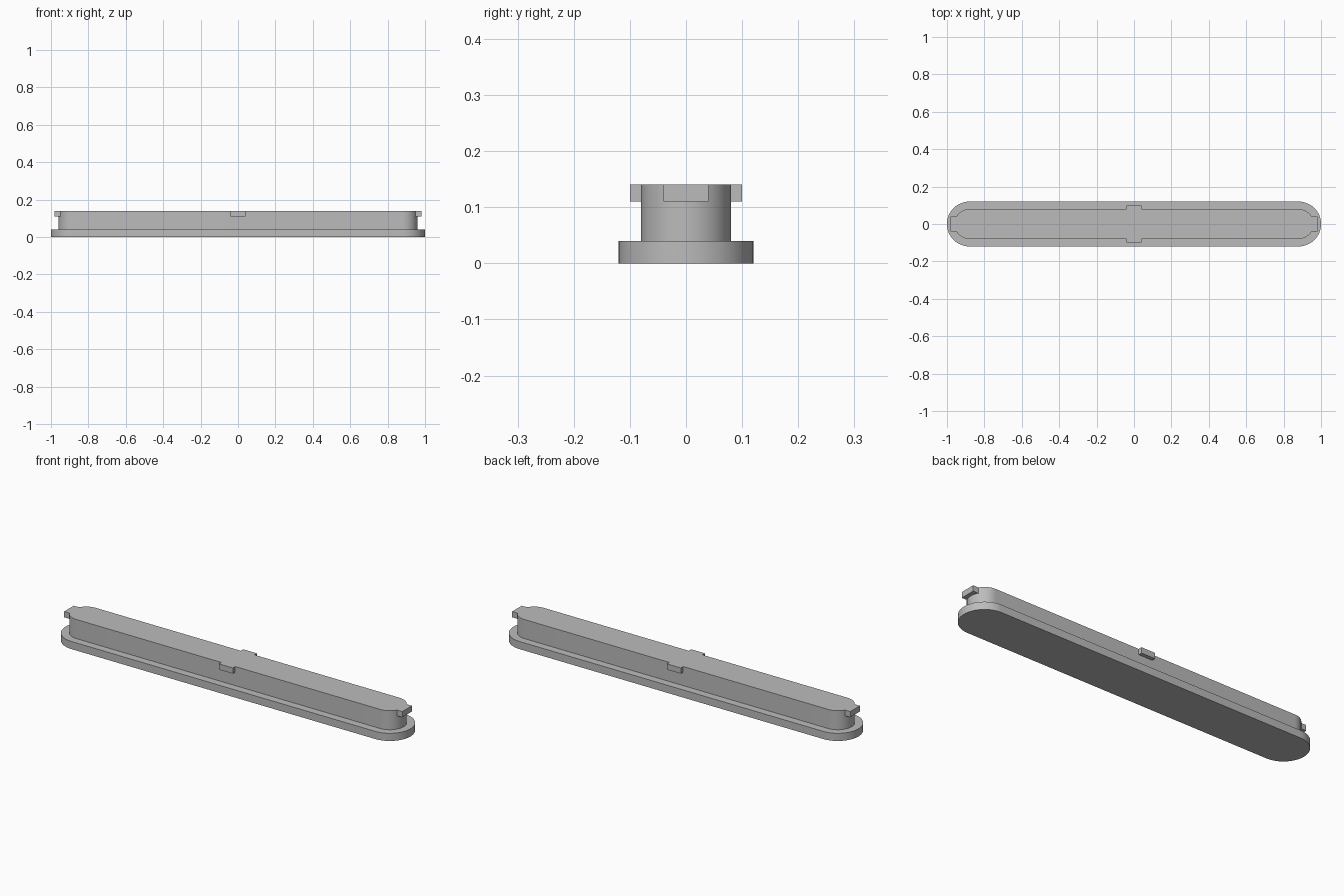
import bpy
import math

cube = bpy.data.objects.get("Cube")
if cube:
    bpy.data.objects.remove(cube, do_unlink=True)

grey = bpy.data.materials.new("plain grey")
grey.use_nodes = True
colour = (0.5, 0.5, 0.5, 1)
grey.diffuse_color = colour
grey.node_tree.nodes["Principled BSDF"].inputs["Base Color"].default_value = colour


def prism(name, outline, z0, z1):
    """Extrude a counter-clockwise outline between two heights."""
    n = len(outline)
    verts = [(x, y, z) for z in (z0, z1) for x, y in outline]
    faces = [tuple(reversed(range(n))), tuple(range(n, 2 * n))]
    faces += [(i, (i + 1) % n, (i + 1) % n + n, i + n) for i in range(n)]
    mesh = bpy.data.meshes.new(name)
    mesh.from_pydata(verts, [], faces)
    mesh.materials.append(grey)
    obj = bpy.data.objects.new(name, mesh)
    bpy.context.collection.objects.link(obj)
    return obj


def arc(cx, radius, start, end, steps):
    """Points along a circular arc centred on the long axis."""
    angles = [start + (end - start) * i / steps for i in range(steps + 1)]
    return [(cx + radius * math.cos(a), radius * math.sin(a)) for a in angles]


def slot(name, radius, z0, z1):
    """Long plate with half-round ends."""
    q = math.pi / 2
    outline = arc(centre, radius, -q, q, 32) + arc(-centre, radius, q, 3 * q, 32)
    obj = prism(name, outline, z0, z1)
    bpy.ops.object.select_all(action="DESELECT")
    obj.select_set(True)
    bpy.context.view_layer.objects.active = obj
    bpy.ops.object.shade_smooth_by_angle(angle=math.radians(30))


centre = 0.88
flange_radius, plug_radius = 0.12, 0.08
flange_top, tab_bottom, top = 0.04, 0.11, 0.14
tab_half, tab_reach = 0.04, 0.02

# Wide flange and the narrower plug standing on it
slot("flange", flange_radius, 0, flange_top)
slot("plug", plug_radius, flange_top, top)

# Snap tabs: side tabs sit on the flat walls, end tabs hug the round ends
side = [(-tab_half, plug_radius), (tab_half, plug_radius),
        (tab_half, plug_radius + tab_reach), (-tab_half, plug_radius + tab_reach)]
tip = centre + plug_radius + tab_reach
half_angle = math.asin(tab_half / plug_radius)
end = [(tip, -tab_half), (tip, tab_half)] + arc(centre, plug_radius, half_angle, -half_angle, 10)

for sign, side_name, end_name in ((1, "back", "left"), (-1, "front", "right")):
    # Turning by half a circle keeps the outline direction
    prism(side_name + "_tab", [(sign * x, sign * y) for x, y in side], tab_bottom, top)
    prism(end_name + "_tab", [(sign * x, sign * y) for x, y in end], tab_bottom, top)
